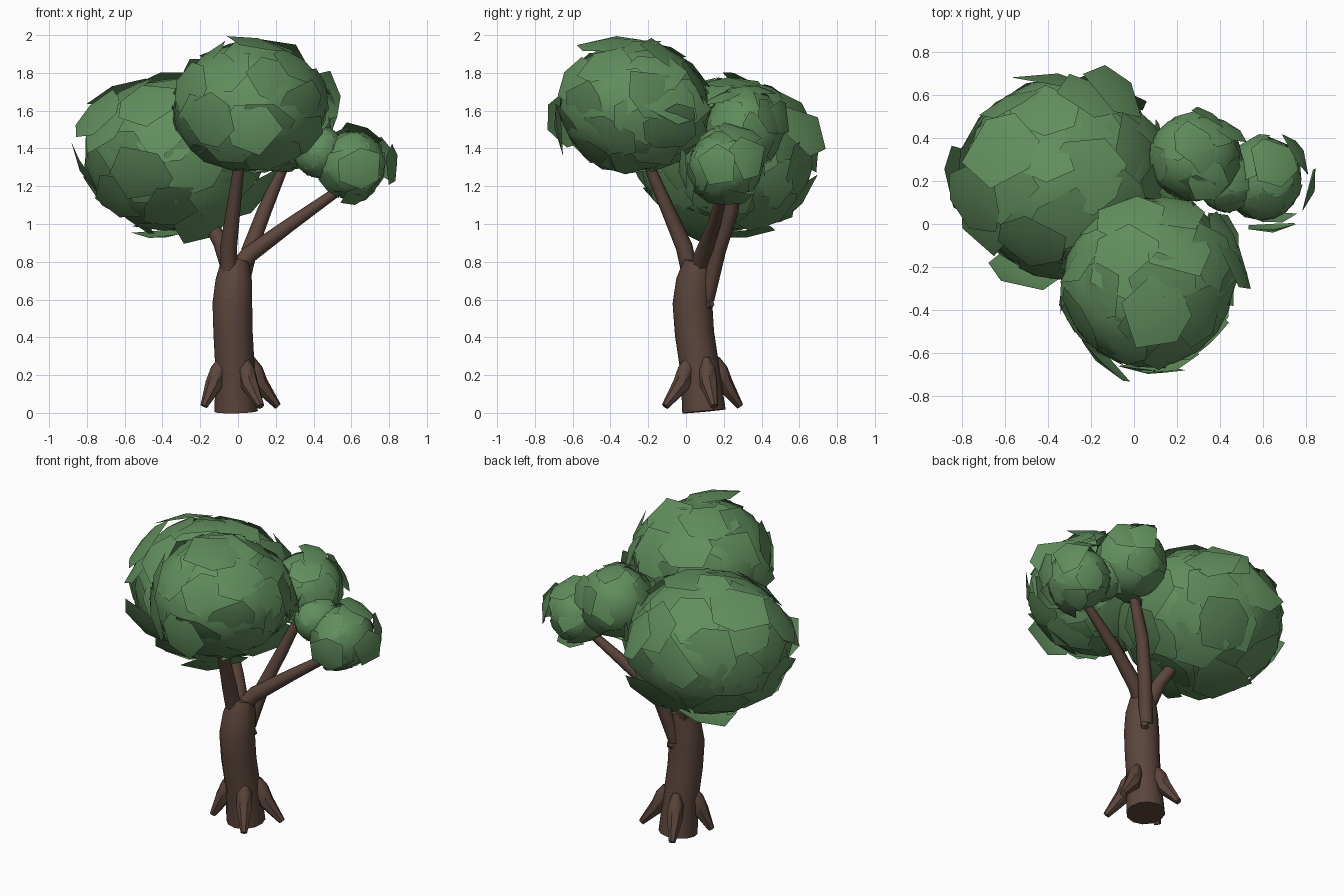
import bpy, bmesh, math, random
from mathutils import Vector, Matrix

cube = bpy.data.objects.get("Cube")
if cube:
    bpy.data.objects.remove(cube, do_unlink=True)
random.seed(11)


def material(name, colour):
    m = bpy.data.materials.new(name)
    m.use_nodes = True
    m.diffuse_color = (*colour, 1)
    m.node_tree.nodes["Principled BSDF"].inputs["Base Color"].default_value = (*colour, 1)
    return m


BARK = material("brown bark", (0.105, 0.06, 0.045))
LEAF = material("green leaves", (0.12, 0.272, 0.11))


def finish(name, bm, mat, angle):
    mesh = bpy.data.meshes.new(name)
    bm.to_mesh(mesh)
    bm.free()
    ob = bpy.data.objects.new(name, mesh)
    bpy.context.collection.objects.link(ob)
    mesh.materials.append(mat)
    bpy.ops.object.select_all(action='DESELECT')
    ob.select_set(True)
    bpy.context.view_layer.objects.active = ob
    bpy.ops.object.shade_smooth_by_angle(angle=math.radians(angle))
    return ob


def tube(name, path, radii, sides):
    """Tapered limb swept along a short path."""
    bm = bmesh.new()
    pts = [Vector(p) for p in path]
    rings = []
    for i, (p, r) in enumerate(zip(pts, radii)):
        along = pts[min(i + 1, len(pts) - 1)] - pts[max(i - 1, 0)]
        turn = Vector((0, 0, 1)).rotation_difference(along.normalized())
        rings.append([bm.verts.new(p + turn @ Vector((r * math.cos(a), r * math.sin(a), 0)))
                      for a in (k * math.tau / sides for k in range(sides))])
    for low, high in zip(rings, rings[1:]):
        for k in range(sides):
            n = (k + 1) % sides
            bm.faces.new((low[k], low[n], high[n], high[k]))
    bm.faces.new(rings[0][::-1])
    bm.faces.new(rings[-1])
    return finish(name, bm, BARK, 50)


# Trunk
tube("trunk",
     [(-0.01, 0.095, 0.008), (-0.015, 0.075, 0.22), (-0.026, 0.045, 0.42),
      (-0.03, 0.034, 0.58), (-0.022, 0.045, 0.7), (-0.015, 0.065, 0.8)],
     [0.115, 0.104, 0.104, 0.105, 0.097, 0.075], 12)

# Branches
tube("front_branch", [(-0.045, 0.03, 0.7), (-0.05, -0.01, 0.88), (0.0, -0.18, 1.27), (0.03, -0.24, 1.5)],
     [0.045, 0.045, 0.03, 0.025], 8)
tube("right_branch", [(-0.02, 0.07, 0.7), (-0.09, 0.12, 0.9), (-0.2, 0.2, 1.1), (-0.3, 0.24, 1.3)],
     [0.05, 0.042, 0.034, 0.025], 8)
tube("back_branch", [(0.0, 0.11, 0.6), (0.06, 0.17, 0.86), (0.14, 0.24, 1.07), (0.28, 0.3, 1.4)],
     [0.04, 0.042, 0.038, 0.025], 8)
tube("left_branch", [(-0.02, 0.06, 0.74), (0.06, 0.09, 0.84), (0.28, 0.15, 1.0), (0.55, 0.2, 1.19)],
     [0.05, 0.046, 0.036, 0.025], 8)
tube("knot", [(-0.01, 0.09, 0.56), (0.035, 0.135, 0.58)], [0.035, 0.02], 6)

# Roots spread around the foot
base = Vector((-0.01, 0.085, 0))
for name, x, y in (("front_right_root", -0.18, 0.0), ("front_left_root", 0.12, -0.11),
                   ("back_left_root", 0.21, 0.15), ("back_right_root", -0.1, 0.285)):
    out = Vector((x, y, 0)) - base
    d = out.normalized()
    tube(name, [base + d * 0.08 + Vector((0, 0, 0.29)), base + d * 0.1 + Vector((0, 0, 0.23)),
                base + d * 0.13 + Vector((0, 0, 0.15)), base + out + Vector((0, 0, 0.035))],
         [0.02, 0.045, 0.048, 0.02], 7)


def leaf(bm, centre, size, d, width, lift, tilt):
    """Curved many-sided leaf plate lying over an ellipsoid and tipped outward."""
    d = d.normalized()
    u = d.orthogonal().normalized()
    u = Matrix.Rotation(random.uniform(0, math.tau), 3, d) @ u
    v = d.cross(u)

    def place(a, b):
        n = (d + u * a + v * b).normalized() * (lift + tilt * a)
        return bm.verts.new(centre + Vector(n[i] * size[i] for i in range(3)))

    n = random.choice((5, 6, 6, 7))
    mid = place(0, 0)
    rim = []
    for k in range(n):
        a = (k + random.uniform(-0.25, 0.25)) * math.tau / n
        r = width * random.uniform(0.8, 1.15)
        rim.append(place(r * math.cos(a), r * math.sin(a)))
    for k in range(n):
        bm.faces.new((mid, rim[k], rim[(k + 1) % n]))


def clump(name, centre, size, count, width, loose):
    """Rounded core wrapped in overlapping plates, plus a few loose ones."""
    centre, size = Vector(centre), Vector(size)
    bm = bmesh.new()
    bmesh.ops.create_icosphere(bm, subdivisions=3, radius=0.97,
                               matrix=Matrix.Translation(centre) @ Matrix.Diagonal((*size, 1)))
    for k in range(count):
        z = 1 - 2 * (k + 0.5) / count
        a = k * math.pi * (3 - math.sqrt(5))
        s = math.sqrt(1 - z * z)
        leaf(bm, centre, size, Vector((s * math.cos(a), s * math.sin(a), z)), width,
             random.uniform(0.98, 1.03), random.uniform(0.0, 0.22))
    for d in loose:
        leaf(bm, centre, size, Vector(d), width * 0.9, 1.09, 0.25)
    finish(name, bm, LEAF, 60)


# Foliage
clump("right_foliage", (-0.33, 0.22, 1.37), (0.475, 0.475, 0.415), 42, 0.42,
      [(-0.4, -1, -0.3), (-1, 0, -0.2), (-0.1, 0.2, -1), (0.3, 0.8, -0.6), (-0.6, 0.3, 0.8),
       (-0.8, -0.2, 0.5), (0.5, 0.8, 0.3), (0.8, -0.1, -0.5), (0.3, -0.4, -0.8)])
clump("front_foliage", (0.065, -0.275, 1.62), (0.41, 0.405, 0.35), 36, 0.45,
      [(1, 0.3, 0.2), (0.9, 0.5, -0.4), (0, -1, -0.3), (0.1, -0.3, 1), (-0.6, -0.9, -0.2),
       (0.9, 0.5, 0.1)])
clump("back_foliage", (0.28, 0.31, 1.5), (0.22, 0.21, 0.22), 16, 0.55,
      [(0.4, 1, 0.3), (0.9, 0.8, 0.4), (0, 0.3, 1), (-0.2, -0.3, -1), (0.3, -0.5, 0.8), (-0.6, -0.8, 0)])
clump("left_foliage", (0.6, 0.21, 1.31), (0.185, 0.2, 0.185), 16, 0.55,
      [(0.3, -1, -0.3), (0.4, 0.2, -1), (0.2, -0.5, -1)])
clump("left_inner_foliage", (0.43, 0.2, 1.38), (0.14, 0.15, 0.14), 12, 0.55, [])

# Stray leaves beyond the left clump
bm = bmesh.new()
for d in ((1, 0.75, 0.35), (1, -0.2, 0.05), (0.3, 0.4, 1), (0.2, -1, -0.1)):
    leaf(bm, Vector((0.6, 0.2, 1.3)), Vector((0.185, 0.185, 0.175)), Vector(d), 0.6, 1.33, 0.15)
finish("stray_leaves", bm, LEAF, 60)
